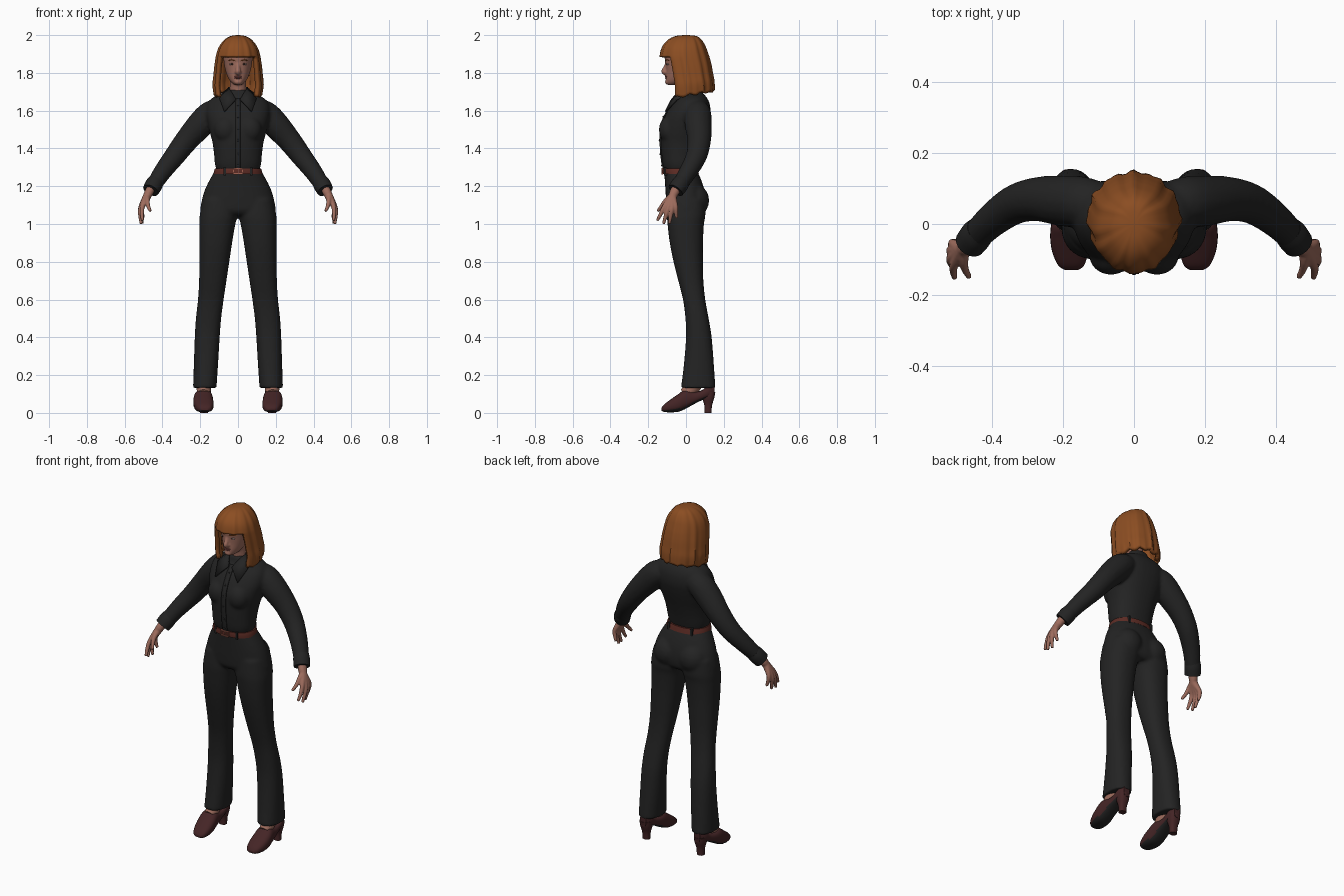
import bpy, bmesh, math
from mathutils import Vector

if "Cube" in bpy.data.objects:
    bpy.data.objects.remove(bpy.data.objects["Cube"])


def material(name, r, g, b):
    m = bpy.data.materials.new(name)
    m.diffuse_color = (r, g, b, 1)
    m.use_nodes = True
    m.node_tree.nodes["Principled BSDF"].inputs["Base Color"].default_value = m.diffuse_color
    return m


CLOTH = material("black_cloth", 0.017, 0.017, 0.017)
HAIR = material("auburn_hair", 0.26, 0.075, 0.016)
SKIN = material("skin", 0.34, 0.15, 0.11)
SHOE = material("burgundy_leather", 0.058, 0.018, 0.019)
BELT = material("belt_leather", 0.11, 0.025, 0.018)
BUCKLE = material("buckle_copper", 0.36, 0.12, 0.08)
LIPS = material("lips", 0.24, 0.075, 0.065)
EYE = material("eye_white", 0.36, 0.27, 0.25)
IRIS = material("iris_brown", 0.05, 0.025, 0.02)
FINE = math.pi * 2


def spline(rows, k=4):
    """Catmull-Rom interpolation of number rows."""
    out = []
    for i in range(len(rows) - 1):
        a, b = rows[max(i - 1, 0)], rows[i]
        c, d = rows[i + 1], rows[min(i + 2, len(rows) - 1)]
        for j in range(k):
            t = j / k
            out.append(tuple(0.5 * (2 * q + (r - p) * t + (2 * p - 5 * q + 4 * r - s) * t * t
                                    + (3 * q - p - 3 * r + s) * t ** 3)
                             for p, q, r, s in zip(a, b, c, d)))
    return out + [tuple(rows[-1])]


def power(v, n):
    return math.copysign(abs(v) ** (2 / n), v)


def loft(bm, rings):
    vs = [[bm.verts.new(p) for p in ring] for ring in rings]
    n = len(vs[0])
    for a, b in zip(vs, vs[1:]):
        for i in range(n):
            bm.faces.new((a[i], a[(i + 1) % n], b[(i + 1) % n], b[i]))
    bm.faces.new(vs[0][::-1])
    bm.faces.new(vs[-1])


def stack(bm, rows, n=32, e=2.2, k=4):
    """Horizontal rounded sections: z, x min, x max, y front, y back."""
    rings = []
    for z, x0, x1, y0, y1 in spline(rows, k):
        rings.append([((x0 + x1) / 2 + (x1 - x0) / 2 * power(math.cos(FINE * i / n), e),
                       (y0 + y1) / 2 + (y1 - y0) / 2 * power(math.sin(FINE * i / n), e), z)
                      for i in range(n)])
    loft(bm, rings)


def centred(rows):
    return [(z, -w, w, f, b) for z, w, f, b in rows]


def tube(bm, rows, n=16, k=4, side=1):
    """Round tube through x, y, z, radius."""
    rows = spline([(side * r[0],) + tuple(r[1:]) for r in rows], k)
    rings = []
    for i, r in enumerate(rows):
        d = Vector(rows[min(i + 1, len(rows) - 1)][:3]) - Vector(rows[max(i - 1, 0)][:3])
        u = d.cross(Vector((0, 1, 0.01))).normalized()
        v = d.cross(u).normalized()
        rings.append([Vector(r[:3]) + r[3] * (u * math.cos(FINE * j / n) + v * math.sin(FINE * j / n))
                      for j in range(n)])
    loft(bm, rings)


def blob(bm, centre, size, n=20):
    vs = bmesh.ops.create_uvsphere(bm, u_segments=n, v_segments=n // 2, radius=1)["verts"]
    for v in vs:
        v.co = Vector(centre) + Vector([a * b for a, b in zip(v.co, size)])


def part(name, bm, *mats, mirror=False, voxel=0, smooth=4, thick=0, recalc=True):
    if recalc:
        bmesh.ops.recalc_face_normals(bm, faces=bm.faces[:])
    me = bpy.data.meshes.new(name)
    bm.to_mesh(me)
    bm.free()
    ob = bpy.data.objects.new(name, me)
    bpy.context.collection.objects.link(ob)
    for m in mats:
        me.materials.append(m)
    bpy.ops.object.select_all(action='DESELECT')
    ob.select_set(True)
    bpy.context.view_layer.objects.active = ob
    bpy.ops.object.shade_smooth_by_angle(angle=math.radians(40))
    if voxel:
        r = ob.modifiers.new("blend", 'REMESH')
        r.mode, r.voxel_size, r.use_smooth_shade = 'VOXEL', voxel, True
        s = ob.modifiers.new("relax", 'SMOOTH')
        s.factor, s.iterations = 0.5, smooth
    if thick:
        s = ob.modifiers.new("thickness", 'SOLIDIFY')
        s.thickness, s.offset = thick, -1
    if mirror:
        ob.modifiers.new("mirror", 'MIRROR')
    return ob


# Blouse: torso, bust and sleeves blended together
torso = [(1.285, .114, -.114, .050), (1.32, .123, -.124, .058), (1.37, .127, -.130, .070),
         (1.43, .135, -.134, .088), (1.48, .148, -.134, .105), (1.53, .160, -.128, .120),
         (1.58, .170, -.108, .130), (1.63, .165, -.078, .127), (1.665, .140, -.048, .113),
         (1.69, .090, -.038, .092), (1.71, .052, -.035, .068)]
arm = [(.10, .06, 1.60, .062), (.145, .062, 1.58, .072), (.20, .065, 1.525, .072),
       (.27, .07, 1.445, .063), (.335, .055, 1.36, .056), (.40, .01, 1.275, .048),
       (.45, -.04, 1.198, .041)]
bm = bmesh.new()
stack(bm, centred(torso), e=2.3)
for s in (1, -1):
    tube(bm, arm, side=s)
    blob(bm, (s * .065, -.088, 1.50), (.062, .056, .07))
part("blouse", bm, CLOTH, voxel=.009)

# Cuffs
bm = bmesh.new()
tube(bm, [(.432, -.018, 1.23, .042), (.445, -.033, 1.208, .046), (.462, -.055, 1.178, .044)], n=20)
part("cuff", bm, CLOTH, mirror=True)

# Button strip following the chest, with buttons
chest = [(r[0], r[2]) for r in spline(torso[:9])]
bm = bmesh.new()
edge = [[bm.verts.new((x, y - .006, z)) for z, y in chest] for x in (-.014, .014)]
for i in range(len(chest) - 1):
    bm.faces.new((edge[0][i], edge[1][i], edge[1][i + 1], edge[0][i + 1]))
part("button_strip", bm, CLOTH, thick=.008, recalc=False)
bm = bmesh.new()
for z, y in chest[3::5]:
    blob(bm, (0, y - .007, z), (.006, .003, .006), 10)
part("buttons", bm, CLOTH)

# Pointed collar flaps and standing collar at the back
bm = bmesh.new()
flap = [bm.verts.new(p) for p in [(.012, -.078, 1.663), (.074, -.112, 1.598), (.098, -.052, 1.663),
                                  (.085, .03, 1.695), (.05, .02, 1.722), (.042, -.03, 1.712)]]
for f in ((0, 1, 2, 5), (5, 2, 3, 4)):
    bm.faces.new([flap[i] for i in f])
part("collar_flap", bm, CLOTH, mirror=True, thick=.01)
bm = bmesh.new()
stack(bm, centred([(1.67, .075, -.02, .10), (1.70, .062, -.012, .085), (1.725, .052, -.005, .072)]))
part("collar_band", bm, CLOTH)

# Trousers: hips, seat and flared legs blended together
bm = bmesh.new()
stack(bm, centred([(1.29, .117, -.117, .054), (1.24, .147, -.113, .078), (1.18, .176, -.109, .098),
                   (1.12, .193, -.105, .106), (1.07, .200, -.098, .10), (1.045, .185, -.075, .08)]))
leg = [(1.13, .005, .188, -.095, .10), (1.05, .002, .202, -.10, .103), (1.0, .014, .205, -.098, .095),
       (.9, .031, .205, -.086, .09), (.8, .046, .205, -.066, .09), (.7, .061, .206, -.041, .092),
       (.6, .076, .212, -.016, .102), (.5, .089, .223, -.003, .12), (.4, .097, .229, 0, .136),
       (.25, .106, .234, -.012, .148), (.132, .114, .238, -.027, .156)]
for s in (1, -1):
    stack(bm, [(z, s * a, s * b, f, k) for z, a, b, f, k in leg], e=2.3)
    blob(bm, (s * .083, .048, 1.125), (.082, .075, .085))
part("trousers", bm, CLOTH, voxel=.009)

# Belt, buckle and loops
bm = bmesh.new()
stack(bm, centred([(1.264, .130, -.124, .068), (1.28, .127, -.125, .065), (1.295, .122, -.124, .062)]), n=40)
part("belt", bm, BELT)


def box(bm, centre, size):
    for v in bmesh.ops.create_cube(bm, size=1)["verts"]:
        v.co = Vector(centre) + Vector([a * b for a, b in zip(v.co, size)])


bm = bmesh.new()
for dz in (-.014, .014):
    box(bm, (0, -.127, 1.28 + dz), (.05, .008, .006))
for dx in (-.023, .023, .004):
    box(bm, (dx, -.127, 1.28), (.005, .008, .03))
part("buckle", bm, BUCKLE)
bm = bmesh.new()
for x, y in ((.07, -.108), (.075, .05)):
    box(bm, (x, y, 1.279), (.011, .018, .042))
part("belt_loops", bm, CLOTH, mirror=True)

# Hands: fingers fan out from the wrist
bm = bmesh.new()
wrist = (.455, -.045, 1.20, .024)
for knuckle, tip in [((.505, -.112, 1.095), (.505, -.152, 1.018)), ((.514, -.094, 1.085), (.512, -.120, 1.0)),
                     ((.515, -.074, 1.085), (.506, -.088, 1.002)), ((.510, -.056, 1.095), (.500, -.050, 1.032)),
                     ((.480, -.105, 1.125), (.464, -.150, 1.068))]:
    mid = [a * .5 + b * .5 for a, b in zip(knuckle, tip)]
    tube(bm, [wrist, (.48, -.07, 1.15, .022), (*knuckle, .0135), (mid[0] + .004, *mid[1:], .011), (*tip, .008)], n=12)
part("hand", bm, SKIN, voxel=.004, smooth=3, mirror=True)

# Head with jaw, nose and neck
bm = bmesh.new()
stack(bm, centred([(1.736, .018, -.096, -.04), (1.75, .036, -.106, 0), (1.775, .053, -.107, .04),
                   (1.81, .066, -.106, .065), (1.85, .074, -.109, .08), (1.89, .076, -.112, .085),
                   (1.94, .060, -.085, .07), (1.965, .02, -.03, .03)]), e=2.1)
tube(bm, [(0, -.098, 1.862, .009), (0, -.108, 1.83, .011), (0, -.117, 1.808, .014), (0, -.104, 1.796, .012)])
for s in (1, -1):
    blob(bm, (s * .010, -.107, 1.804), (.009, .010, .008))
blob(bm, (0, -.095, 1.752), (.022, .016, .015))
tube(bm, [(0, .03, 1.62, .055), (0, .018, 1.68, .046), (0, .01, 1.74, .044), (0, 0, 1.79, .045)])
part("head", bm, SKIN, voxel=.005, smooth=3)

# Lips, eyes and brows
bm = bmesh.new()
blob(bm, (0, -.104, 1.780), (.022, .007, .005))
blob(bm, (0, -.104, 1.773), (.018, .007, .005))
part("lips", bm, LIPS)
bm = bmesh.new()
blob(bm, (.031, -.094, 1.846), (.015, .009, .006))
part("eye", bm, EYE, mirror=True)
bm = bmesh.new()
blob(bm, (.031, -.100, 1.846), (.006, .005, .0055))
part("iris", bm, IRIS, mirror=True)
bm = bmesh.new()
tube(bm, [(.014, -.107, 1.864, .003), (.034, -.102, 1.869, .004), (.052, -.086, 1.864, .002)], n=8)
part("brow", bm, HAIR, mirror=True)

# Hair: ridged shell with a straight fringe, open around the face
N, GAP = 72, 11
shell = spline([(2.0, .004, -.006, .006), (1.996, .035, -.05, .05), (1.98, .066, -.088, .076),
                (1.95, .092, -.118, .096), (1.92, .107, -.132, .108), (1.885, .116, -.139, .120)], 3)
fringe = len(shell) - 1
shell += spline([(1.885, .116, -.139, .120), (1.83, .123, -.130, .131), (1.77, .128, -.120, .139),
                 (1.72, .132, -.114, .146), (1.66, .125, -.112, .148)], 3)[1:]
bm = bmesh.new()
grid = []
for z, w, f, b in shell:
    row = []
    for i in range(N):
        a = FINE * i / N - math.pi / 2
        low = max(0, (1.885 - z) / .225)
        r = 1 + .022 * math.cos(12 * a) + .012 * math.cos(19 * a + 1) * (1 + low)
        lift = low * (.022 * (1 + math.sin(a)) + .006 * math.cos(12 * a))
        row.append(bm.verts.new((w * r * math.cos(a), (f + b) / 2 + (b - f) / 2 * r * math.sin(a), z + lift)))
    grid.append(row)
bm.faces.new(grid[0])
for k in range(len(grid) - 1):
    for i in range(N):
        j = (i + 1) % N
        if k < fringe or GAP <= i < N - GAP:
            bm.faces.new((grid[k][i], grid[k + 1][i], grid[k + 1][j], grid[k][j]))
bmesh.ops.delete(bm, geom=[v for v in bm.verts if not v.link_faces], context='VERTS')
part("hair", bm, HAIR, thick=.022, recalc=False)

# Shoes: pump lofted along its length, dark sole underneath
pump = spline([(-.130, .176, .018, .012, .026), (-.116, .177, .037, .005, .045), (-.08, .180, .050, .003, .072),
               (-.04, .183, .053, .006, .100), (-.005, .184, .050, .020, .122), (.04, .183, .044, .045, .112),
               (.08, .181, .040, .065, .118), (.12, .180, .036, .078, .145), (.152, .179, .020, .085, .150)])
bm = bmesh.new()
loft(bm, [[(x + w * power(math.cos(FINE * i / 24), 2.6), y,
            (lo + hi) / 2 + (hi - lo) / 2 * power(math.sin(FINE * i / 24), 2.6)) for i in range(24)]
          for y, x, w, lo, hi in pump])
bmesh.ops.recalc_face_normals(bm, faces=bm.faces[:])
for f in bm.faces:
    f.material_index = int(f.normal.z < -.6)
part("shoe", bm, SHOE, CLOTH, mirror=True)

# Tapered heels
bm = bmesh.new()
stack(bm, [(0, .159, .201, .098, .135), (.04, .157, .203, .097, .138), (.08, .148, .212, .085, .150),
           (.11, .146, .214, .08, .155)], n=20, e=2.6)
part("heel", bm, SHOE, mirror=True)

# Ankles
bm = bmesh.new()
tube(bm, [(.182, -.008, .098, .032), (.181, .025, .125, .038), (.18, .06, .17, .037), (.178, .07, .24, .035)])
part("ankle", bm, SKIN, mirror=True)
